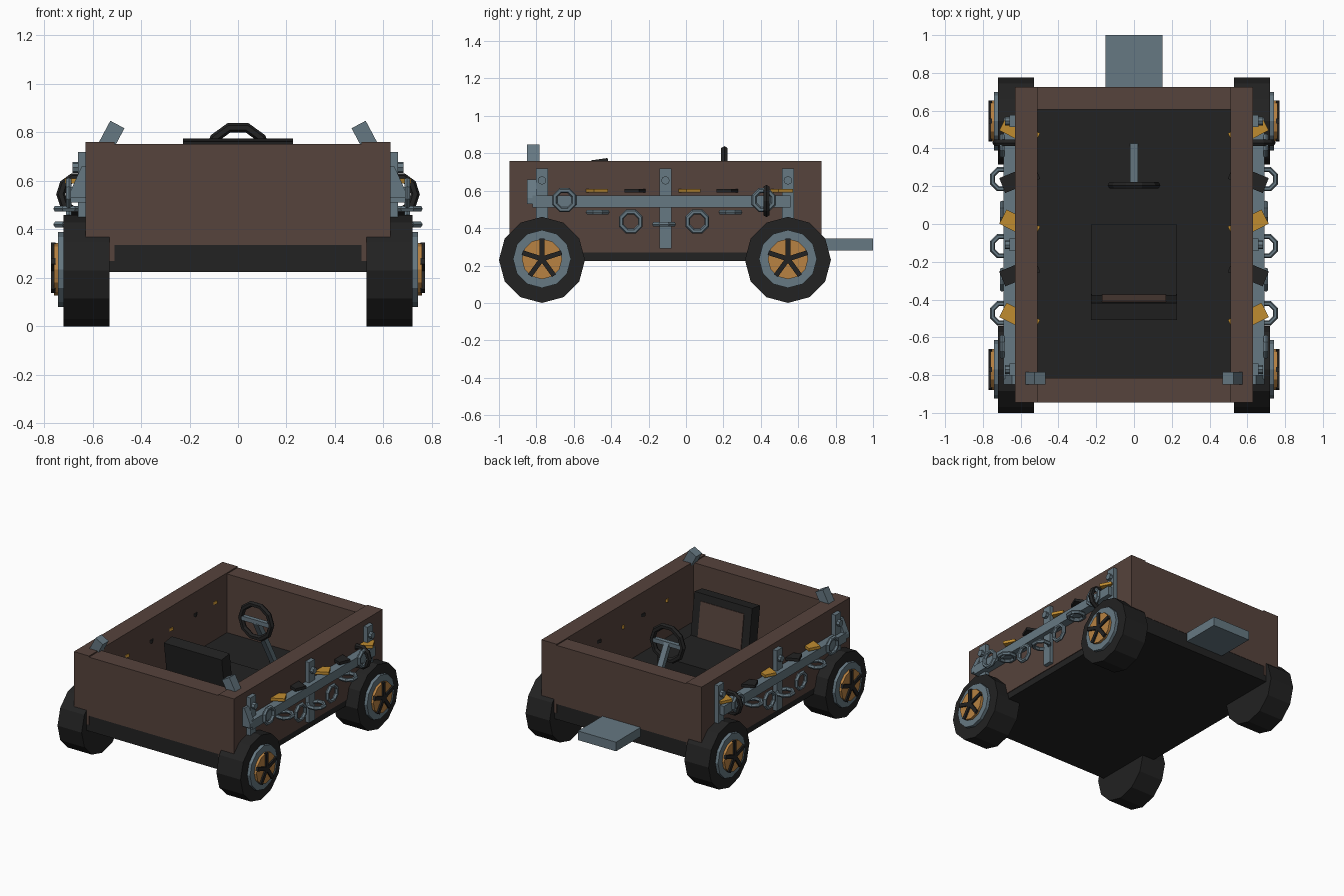
import bpy, bmesh, math
from mathutils import Matrix, Vector

if "Cube" in bpy.data.objects:
    bpy.data.objects.remove(bpy.data.objects["Cube"])

def lin(c):
    c /= 255
    return c / 12.92 if c <= 0.04045 else ((c + 0.055) / 1.055) ** 2.4

def mat(name, r, g, b):
    m = bpy.data.materials.new(name)
    m.diffuse_color = (lin(r), lin(g), lin(b), 1)
    m.use_nodes = True
    m.node_tree.nodes["Principled BSDF"].inputs["Base Color"].default_value = m.diffuse_color
    return m

BROWN = mat("dark brown", 86, 67, 60)
BLACK = mat("rubber black", 34, 34, 34)
STEEL = mat("blue grey steel", 102, 120, 130)
BRONZE = mat("bronze", 184, 130, 66)
GOLD = mat("gold", 192, 140, 48)

def finish(name, bm, m, mirror=False):
    bmesh.ops.recalc_face_normals(bm, faces=bm.faces[:])
    me = bpy.data.meshes.new(name)
    bm.to_mesh(me)
    bm.free()
    me.materials.append(m)
    ob = bpy.data.objects.new(name, me)
    bpy.context.collection.objects.link(ob)
    if mirror:
        ob.modifiers.new("mirror", 'MIRROR').use_mirror_merge = False
    return ob

def box(name, m, c, size, axis='X', angle=0, mirror=False):
    bm = bmesh.new()
    M = (Matrix.Translation(c) @ Matrix.Rotation(math.radians(angle), 4, axis)
         @ Matrix.Diagonal((*size, 1)))
    bmesh.ops.create_cube(bm, size=1, matrix=M)
    return finish(name, bm, m, mirror)

def span(name, m, x, y, z, mirror=False):
    c = [(a[0] + a[1]) / 2 for a in (x, y, z)]
    return box(name, m, c, [a[1] - a[0] for a in (x, y, z)], mirror=mirror)

def disc(name, m, x0, x1, y, z, r, n):
    # cylinder along x, mirrored to the other side
    bm = bmesh.new()
    M = Matrix.Translation(((x0 + x1) / 2, y, z)) @ Matrix.Rotation(math.pi / 2, 4, 'Y')
    bmesh.ops.create_cone(bm, cap_ends=True, segments=n, radius1=r, radius2=r,
                          depth=x1 - x0, matrix=M)
    return finish(name, bm, m, True)

def ring(name, m, c, R, r, n, axis, k=6, phase=0.0, mirror=True):
    # faceted torus whose hole points along the given axis
    rot = {'X': Matrix.Rotation(math.pi / 2, 4, 'Y'),
           'Y': Matrix.Rotation(math.pi / 2, 4, 'X'), 'Z': Matrix()}[axis]
    bm = bmesh.new()
    loops = []
    for i in range(n):
        a = math.tau * i / n + phase
        loop = []
        for j in range(k):
            b = math.tau * j / k
            d = R + r * math.cos(b)
            p = Vector((d * math.cos(a), d * math.sin(a), r * math.sin(b)))
            loop.append(bm.verts.new(Vector(c) + rot @ p))
        loops.append(loop)
    for i in range(n):
        A, B = loops[i], loops[(i + 1) % n]
        for j in range(k):
            bm.faces.new((A[j], B[j], B[(j + 1) % k], A[(j + 1) % k]))
    return finish(name, bm, m, mirror)

# body tub
span("chassis", BLACK, (-.625, .625), (-.943, .723), (.225, .335))
span("side_wall", BROWN, (.51, .63), (-.945, .725), (.27, .76), True)
span("front_wall", BROWN, (-.515, .515), (-.945, -.815), (.335, .752))
span("back_wall", BROWN, (-.515, .515), (.605, .725), (.335, .752))
span("rear_step", STEEL, (-.15, .15), (.70, 1.0), (.28, .345))

# tilted front corner posts
box("corner_post", STEEL, (.528, -.817, .775), (.066, .066, .13), 'Y', -28, True)

# seat
span("seat_cushion", BLACK, (-.225, .225), (-.45, 0), (.33, .48))
box("seat_back", BLACK, (0, -.44, .60), (.455, .09, .34), 'X', 8)
box("seat_back_panel", BROWN, (0, -.394, .60), (.34, .009, .25), 'X', 8)

# steering wheel and column
ring("steering_wheel", BLACK, (0, .205, .705), .12, .02, 10, 'Y', mirror=False)
span("steering_spoke", STEEL, (-.115, .115), (.19, .22), (.69, .72))
dy, dz = .205, -.375
box("steering_column", STEEL, (0, .205 + dy / 2, .705 + dz / 2),
    (.04, .035, math.hypot(dy, dz)), 'X', math.degrees(math.atan2(dy, -dz)))

# wheels
for end, y in (("front", -.77), ("rear", .545)):
    disc(end + "_tyre", BLACK, .53, .72, y, .23, .23, 12)
    disc(end + "_rim", STEEL, .71, .742, y, .235, .155, 12)
    disc(end + "_hub", BRONZE, .735, .76, y, .235, .108, 12)
    for i in range(5):
        a = math.tau * i / 5
        box(end + "_spoke", BLACK, (.762, y - .055 * math.sin(a), .235 + .055 * math.cos(a)),
            (.018, .026, .11), 'X', math.degrees(a), True)

# side rail with posts and bolts
span("side_rail", STEEL, (.625, .69), (-.82, .56), (.51, .575), True)
for y in (-.77, -.11, .545):
    span("rail_post", STEEL, (.62, .66), (y - .032, y + .032), (.29, .72), True)
    disc("post_bolt", STEEL, .65, .682, y, .655, .023, 8)

# sloping bracket at the front end of the rail
bm = bmesh.new()
f = bm.faces.new([bm.verts.new((x, -.85, z)) for x, z in
                  ((.62, .66), (.645, .66), (.69, .56), (.69, .53), (.62, .53))])
ext = bmesh.ops.extrude_face_region(bm, geom=[f])
bmesh.ops.translate(bm, vec=(0, .05, 0),
                    verts=[v for v in ext["geom"] if isinstance(v, bmesh.types.BMVert)])
finish("rail_bracket", bm, STEEL, True)

# hanging chain, links turned alternately
for i, z in enumerate((.55, .485, .435, .42, .435, .485, .55)):
    ring("chain_link", STEEL, (.698, -.65 + i * .1775, z), .055, .014, 8,
         'Z' if i % 2 else 'X', phase=math.pi / 8)

# twisted plates stuck in the side walls
for i in range(5):
    y = -.50 + i * .247
    box("side_plate", BLACK if i % 2 else GOLD, (.605, y, .60), (.2, .085, .02),
        'Z', -22 if i % 2 else 27, True)

# black hoop at the rear end of the rail
ring("side_hoop", BLACK, (.66, .43, .545), .071, .019, 10, 'Y')
